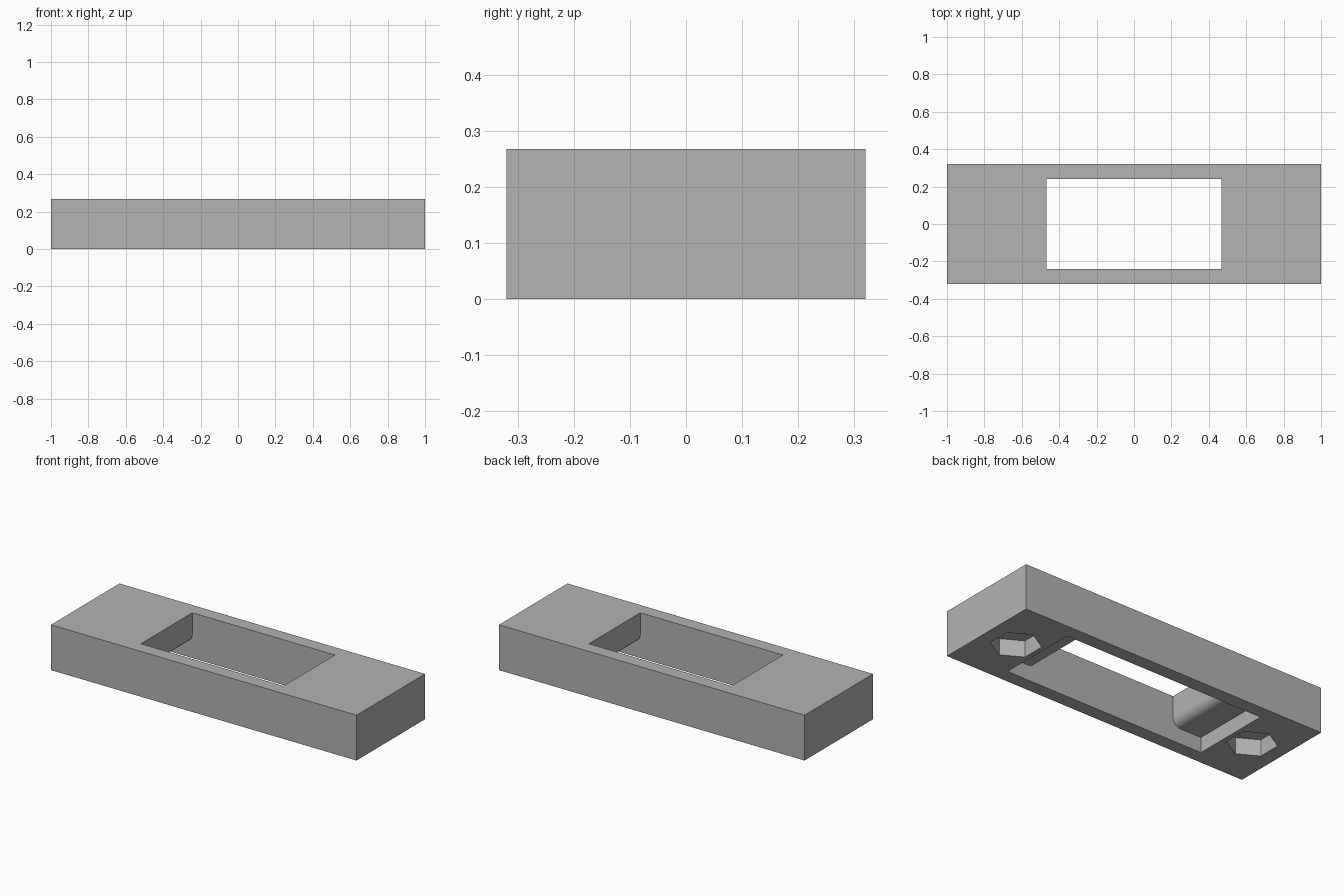
import bpy, bmesh
from math import sin, cos, pi, radians

LENGTH, WIDTH, HEIGHT = 2.0, 0.64, 0.268
SLOT_HALF_Y = 0.24
TOP_HALF_X, BOTTOM_HALF_X = 0.467, 0.655
LEDGE_Z, FILLET, STEPS = 0.09, 0.05, 16
NUT_X, NUT_RADIUS, NUT_DEPTH = 0.80, 0.135, 0.097
OVERCUT = 0.1

cube = bpy.data.objects.get("Cube")
if cube:
    bpy.data.objects.remove(cube, do_unlink=True)

grey = bpy.data.materials.new("plain grey")
grey.use_nodes = True
colour = (0.45, 0.45, 0.45, 1)
grey.diffuse_color = colour
grey.node_tree.nodes["Principled BSDF"].inputs["Base Color"].default_value = colour


def finish(obj, name):
    obj.name = name
    obj.data.materials.append(grey)
    return obj


# Main block
bpy.ops.mesh.primitive_cube_add(size=1, location=(0, 0, HEIGHT / 2))
block = finish(bpy.context.object, "mounting_block")
block.scale = (LENGTH, WIDTH, HEIGHT)
bpy.ops.object.transform_apply(location=True, scale=True)

# Slot profile: wide at the bottom, ledge with rounded lip, narrow at the top
half = [(BOTTOM_HALF_X, -OVERCUT), (BOTTOM_HALF_X, LEDGE_Z)]
for i in range(STEPS + 1):
    a = i / STEPS * pi / 2
    half.append((TOP_HALF_X + FILLET * (1 - sin(a)),
                 LEDGE_Z + FILLET * (1 - cos(a))))
half.append((TOP_HALF_X, HEIGHT + OVERCUT))
profile = half + [(-x, z) for x, z in reversed(half)]

bm = bmesh.new()
face = bm.faces.new([bm.verts.new((x, -SLOT_HALF_Y, z)) for x, z in profile])
sweep = bmesh.ops.extrude_face_region(bm, geom=[face])
moved = [v for v in sweep["geom"] if isinstance(v, bmesh.types.BMVert)]
bmesh.ops.translate(bm, vec=(0, 2 * SLOT_HALF_Y, 0), verts=moved)
bmesh.ops.recalc_face_normals(bm, faces=bm.faces)
mesh = bpy.data.meshes.new("slot_cutter")
bm.to_mesh(mesh)
bm.free()
slot = finish(bpy.data.objects.new("slot_cutter", mesh), "slot_cutter")
bpy.context.collection.objects.link(slot)
cutters = [slot]

# Hexagonal nut pockets in the underside
for side, label in ((1, "left"), (-1, "right")):
    bpy.ops.mesh.primitive_cylinder_add(
        vertices=6, radius=NUT_RADIUS, depth=NUT_DEPTH + OVERCUT,
        location=(side * NUT_X, 0, (NUT_DEPTH - OVERCUT) / 2))
    cutters.append(finish(bpy.context.object, label + "_nut_pocket_cutter"))

# Cut the openings, then discard the cutters
bpy.ops.object.select_all(action="DESELECT")
block.select_set(True)
bpy.context.view_layer.objects.active = block
for cutter in cutters:
    cutter.hide_render = True
    cut = block.modifiers.new(cutter.name, "BOOLEAN")
    cut.operation = "DIFFERENCE"
    cut.solver = "EXACT"
    cut.object = cutter
    bpy.ops.object.modifier_apply(modifier=cut.name)
    bpy.data.objects.remove(cutter, do_unlink=True)

bpy.ops.object.shade_smooth_by_angle(angle=radians(30))
